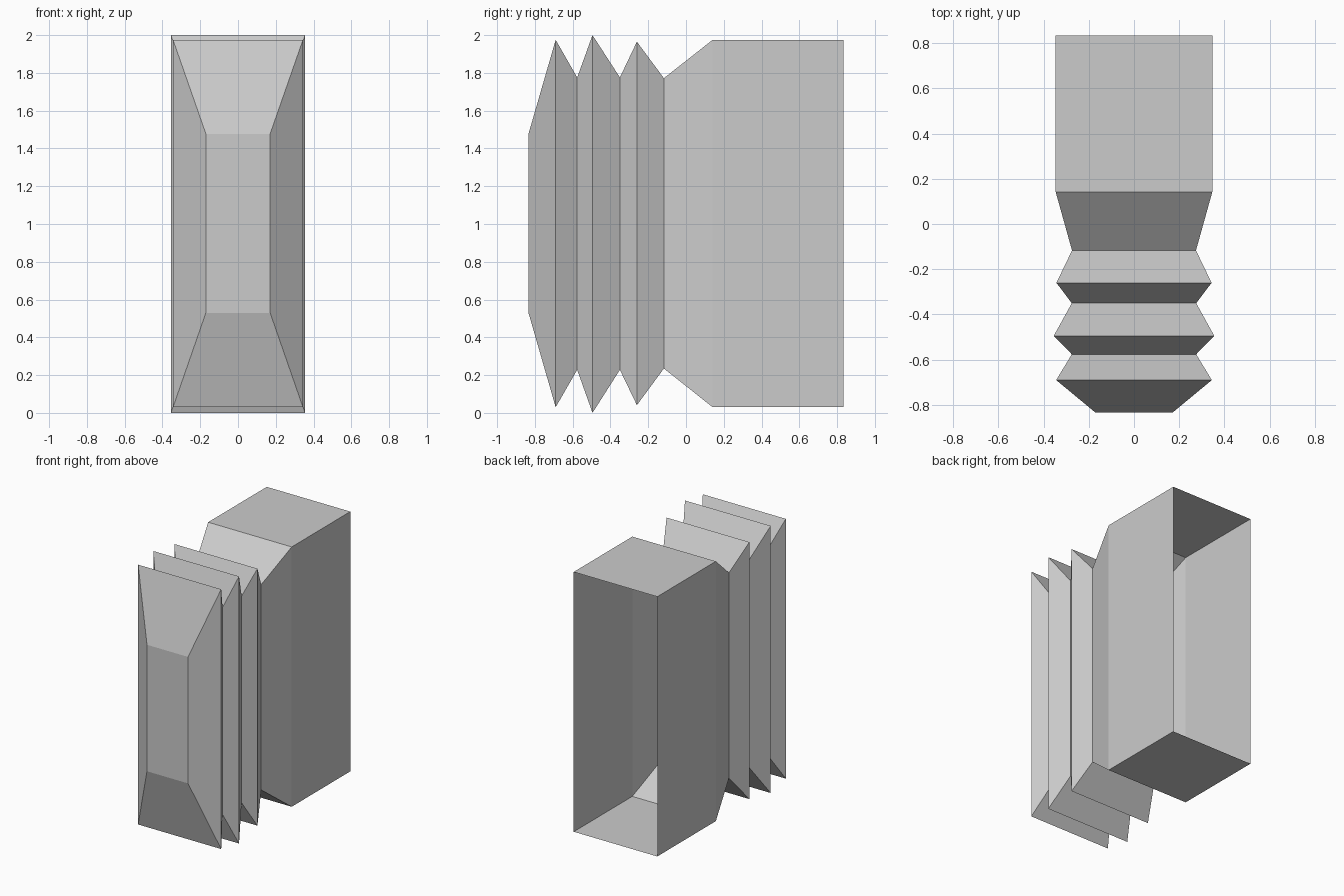
import bpy
import bmesh

if "Cube" in bpy.data.objects:
    bpy.data.objects.remove(bpy.data.objects["Cube"])

# Rectangular sections from front to back: (y, half width, bottom z, top z)
SECTIONS = [
    (-0.834, 0.17, 0.53, 1.477),    # front plate
    (-0.69, 0.344, 0.03, 1.975),    # bellows ridge
    (-0.576, 0.275, 0.228, 1.776),
    (-0.495, 0.355, 0.0, 2.0),      # tallest ridge
    (-0.35, 0.275, 0.228, 1.776),
    (-0.26, 0.343, 0.041, 1.965),   # last ridge
    (-0.117, 0.274, 0.235, 1.772),  # neck
    (0.141, 0.346, 0.03, 1.975),    # shoulder of the sleeve
    (0.834, 0.346, 0.03, 1.975),    # open back rim
]


def add_ring(bm, y, half, low, high):
    corners = ((-half, low), (half, low), (half, high), (-half, high))
    return [bm.verts.new((x, y, z)) for x, z in corners]


# Pleated sleeve: one thin skin, closed at the front and open at the back
bm = bmesh.new()
rings = [add_ring(bm, *section) for section in SECTIONS]
bm.faces.new(rings[0])
for a, b in zip(rings, rings[1:]):
    for i in range(4):
        j = (i + 1) % 4
        bm.faces.new((a[j], a[i], b[i], b[j]))

mesh = bpy.data.meshes.new("pleated_sleeve")
bm.to_mesh(mesh)
bm.free()
sleeve = bpy.data.objects.new("pleated_sleeve", mesh)
bpy.context.collection.objects.link(sleeve)
